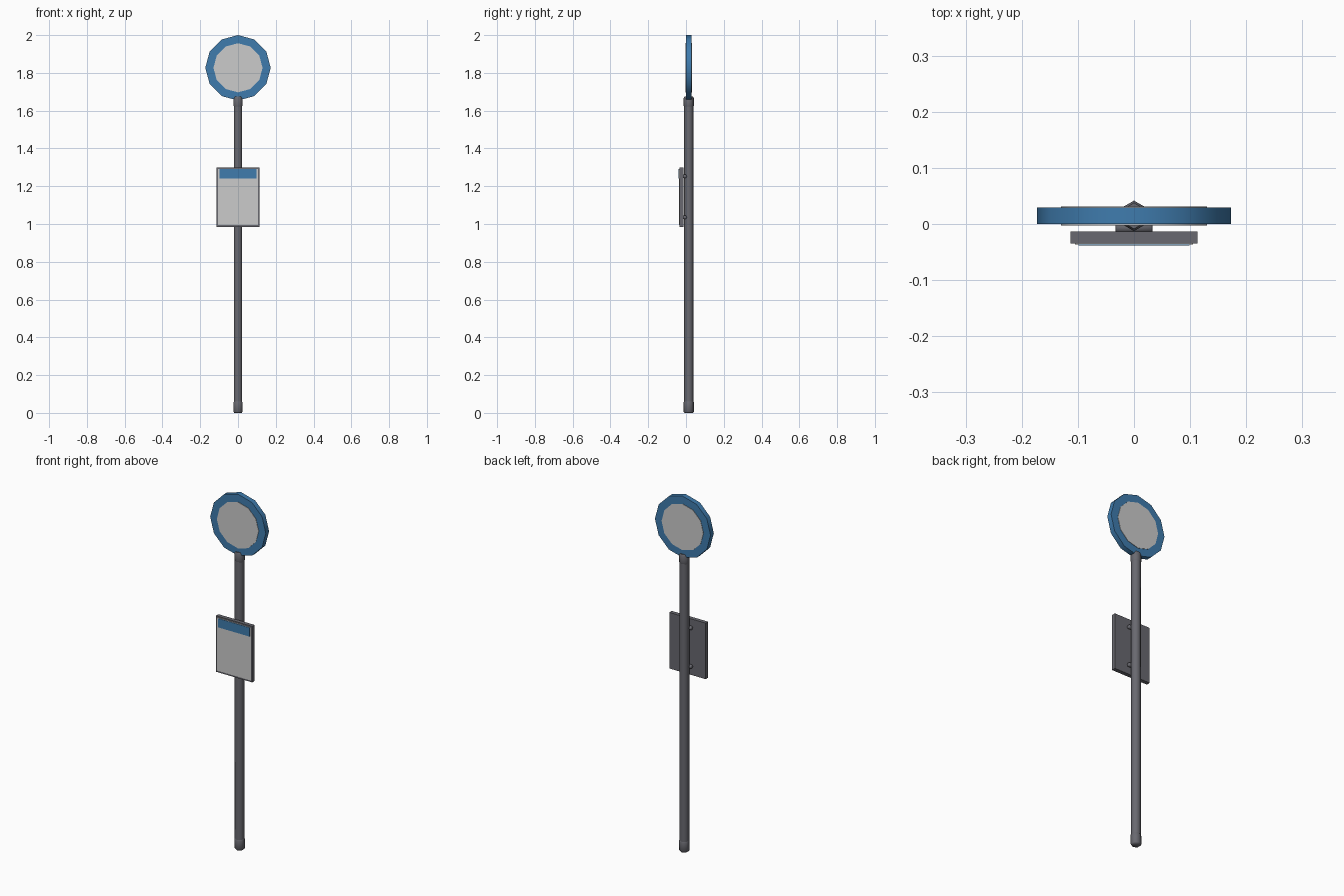
import bpy, bmesh, math
from mathutils import Matrix

if "Cube" in bpy.data.objects:
    bpy.data.objects.remove(bpy.data.objects["Cube"])


def mat(name, col):
    m = bpy.data.materials.new(name)
    m.diffuse_color = (*col, 1)
    m.use_nodes = True
    m.node_tree.nodes["Principled BSDF"].inputs["Base Color"].default_value = m.diffuse_color
    return m


BLUE = mat("blue", (0.05, 0.2, 0.42))
DARK = mat("dark_grey", (0.14, 0.14, 0.16))
LIGHT = mat("light_grey", (0.6, 0.6, 0.6))


def lathe(name, profile, sides, matrix, material, smooth=40):
    """Spin (radius, height) rings round local z, with capped ends."""
    bm = bmesh.new()
    rings = []
    for r, h in profile:
        rings.append([bm.verts.new((r * math.cos(a), r * math.sin(a), h))
                      for a in (math.pi / 2 + math.tau * i / sides for i in range(sides))])
    for lo, hi in zip(rings, rings[1:]):
        for i in range(sides):
            j = (i + 1) % sides
            bm.faces.new((lo[i], lo[j], hi[j], hi[i]))
    bm.faces.new(rings[0][::-1])
    bm.faces.new(rings[-1])
    bm.transform(matrix)
    bmesh.ops.recalc_face_normals(bm, faces=bm.faces)
    return finish(name, bm, material, smooth)


def box(name, x, y, z, material):
    """Box from (min, max) ranges."""
    bm = bmesh.new()
    bmesh.ops.create_cube(bm, size=1)
    for v in bm.verts:
        v.co = [r[0] if c < 0 else r[1] for c, r in zip(v.co, (x, y, z))]
    return finish(name, bm, material, 0)


def finish(name, bm, material, smooth):
    me = bpy.data.meshes.new(name)
    bm.to_mesh(me)
    bm.free()
    me.materials.append(material)
    ob = bpy.data.objects.new(name, me)
    bpy.context.collection.objects.link(ob)
    if smooth:
        bpy.ops.object.select_all(action='DESELECT')
        ob.select_set(True)
        bpy.context.view_layer.objects.active = ob
        bpy.ops.object.shade_smooth_by_angle(angle=math.radians(smooth))
    return ob


CY = 0.0145  # depth of the pole and disc centre
pole_at = Matrix.Translation((0, CY, 0))

# Hexagonal pole with end sleeves
lathe("pole", [(0.0255, 0.03), (0.0255, 1.65)], 6, pole_at, DARK, 65)
lathe("foot_sleeve", [(0.023, 0), (0.0272, 0.006), (0.0272, 0.056), (0.0255, 0.06)],
      6, pole_at, DARK, 65)
lathe("top_sleeve", [(0.0255, 1.622), (0.0272, 1.628), (0.0272, 1.665), (0.023, 1.675)],
      6, pole_at, DARK, 65)

# Round sign: twelve-sided rim and a slightly raised face on both sides
disc_at = Matrix.Translation((0, CY, 1.827)) @ Matrix.Rotation(math.pi / 2, 4, 'X')
lathe("disc_rim", [(0.13, -0.0148), (0.173, -0.0145), (0.173, 0.0145), (0.13, 0.0148)],
      12, disc_at, BLUE)
for side, name in ((1, "disc_face_front"), (-1, "disc_face_back")):
    lathe(name, [(0.13, side * 0.014), (0.13, side * 0.017)], 12, disc_at, LIGHT)

# Timetable board
box("board", (-0.113, 0.113), (-0.035, -0.013), (0.985, 1.3), DARK)
box("board_paper", (-0.105, 0.105), (-0.0365, -0.034), (0.994, 1.292), LIGHT)
box("board_header", (-0.099, 0.099), (-0.0385, -0.035), (1.24, 1.29), BLUE)

# Cross bolts holding the board to the pole
for z, name in ((1.035, "lower_bolt"), (1.252, "upper_bolt")):
    at = Matrix.Translation((0, -0.006, z)) @ Matrix.Rotation(math.pi / 2, 4, 'Y')
    lathe(name, [(0.008, -0.033), (0.011, -0.03), (0.011, 0.03), (0.008, 0.033)],
          6, at, DARK, 65)
